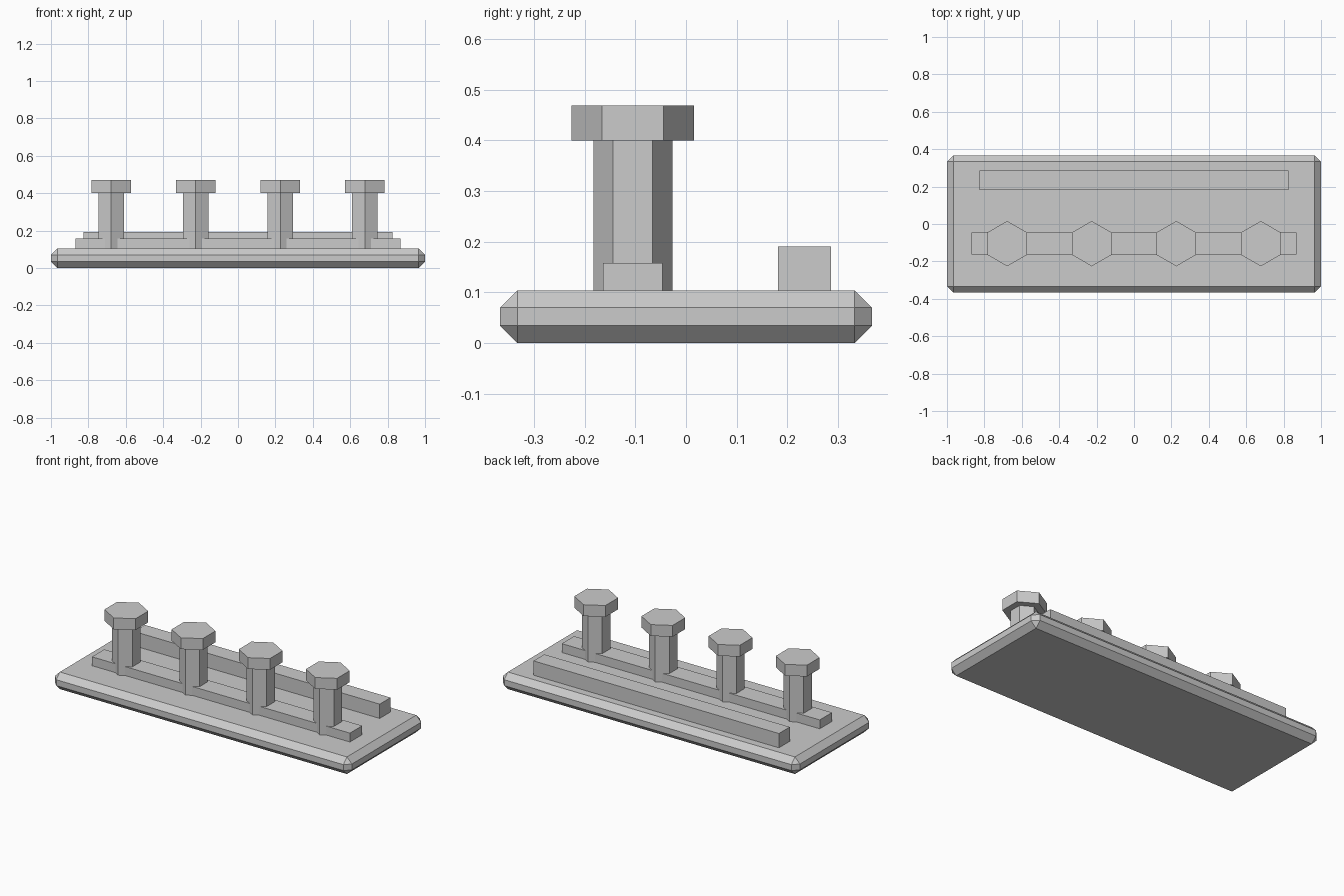
import bpy
from math import pi

cube = bpy.data.objects.get("Cube")
if cube:
    bpy.data.objects.remove(cube, do_unlink=True)

grey = bpy.data.materials.new("light grey")
grey.use_nodes = True
colour = (0.6, 0.6, 0.6, 1)
grey.diffuse_color = colour
grey.node_tree.nodes["Principled BSDF"].inputs["Base Color"].default_value = colour


def finish(name):
    obj = bpy.context.object
    obj.name = name
    obj.data.materials.append(grey)
    return obj


def box(name, half_x, y0, y1, z0, z1):
    bpy.ops.mesh.primitive_cube_add(size=1, location=(0, (y0 + y1) / 2, (z0 + z1) / 2))
    obj = finish(name)
    obj.scale = (2 * half_x, y1 - y0, z1 - z0)
    bpy.ops.object.transform_apply(location=False, rotation=False, scale=True)
    return obj


def hexagon(name, x, y, radius, z0, z1):
    # Corners point to the front and back
    bpy.ops.mesh.primitive_cylinder_add(vertices=6, radius=radius, depth=z1 - z0,
                                        location=(x, y, (z0 + z1) / 2))
    return finish(name)


# Base plate with every edge chamfered
BASE_TOP = 0.104
base = box("base_plate", 1.0, -0.367, 0.367, 0, BASE_TOP)
bevel = base.modifiers.new("chamfer", "BEVEL")
bevel.width = 0.034
bevel.segments = 1

# Low rail under the pegs and taller bar behind them
box("peg_rail", 0.868, -0.164, -0.046, BASE_TOP, 0.158)
box("back_bar", 0.826, 0.182, 0.286, BASE_TOP, 0.191)

# Row of four hexagonal pegs with wide caps
for i in range(4):
    x = (i - 1.5) * 0.452
    hexagon(f"peg_shaft_{i + 1}", x, -0.105, 0.078, BASE_TOP, 0.4)
    hexagon(f"peg_cap_{i + 1}", x, -0.105, 0.121, 0.4, 0.469)
